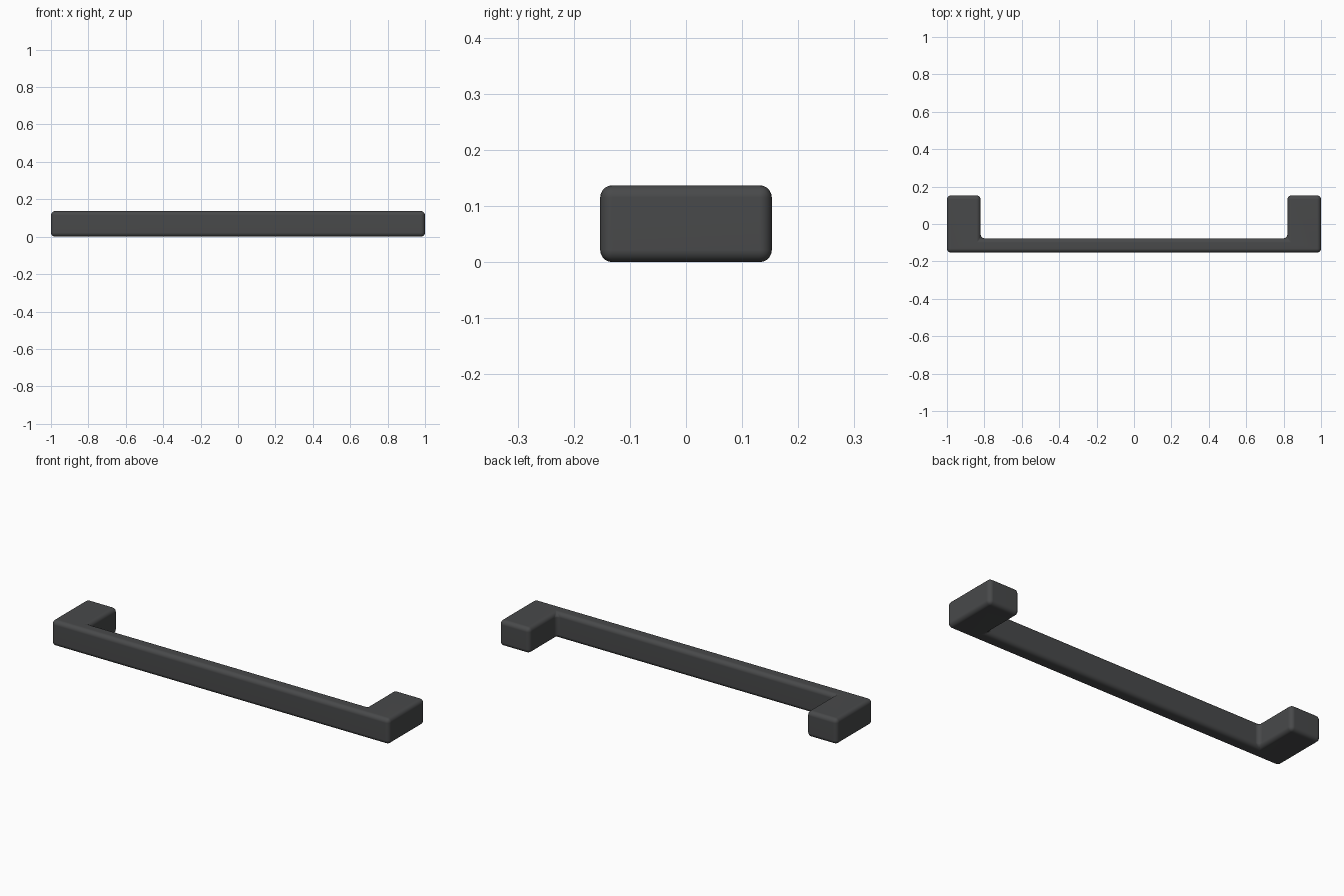
import bpy, bmesh

if "Cube" in bpy.data.objects:
    bpy.data.objects.remove(bpy.data.objects["Cube"])

HALF_X, HALF_Y, HEIGHT = 1.0, 0.153, 0.137
LEG_INNER_X, BAR_BACK_Y, RADIUS = 0.82, -0.077, 0.022

# U-shaped plan: right half, then mirrored to the left
right = [(LEG_INNER_X, BAR_BACK_Y), (LEG_INNER_X, HALF_Y),
         (HALF_X, HALF_Y), (HALF_X, -HALF_Y)]
outline = right + [(-x, y) for x, y in reversed(right)]

# Extrude the plan upward into a solid pull handle
bm = bmesh.new()
face = bm.faces.new([bm.verts.new((x, y, 0)) for x, y in outline])
top = bmesh.ops.extrude_face_region(bm, geom=[face])["geom"]
bmesh.ops.translate(bm, vec=(0, 0, HEIGHT),
                    verts=[g for g in top if isinstance(g, bmesh.types.BMVert)])
bmesh.ops.recalc_face_normals(bm, faces=bm.faces)
mesh = bpy.data.meshes.new("pull_handle")
bm.to_mesh(mesh)
bm.free()
handle = bpy.data.objects.new("pull_handle", mesh)
bpy.context.collection.objects.link(handle)

# Rounded edges and the small fillets inside the corners
bevel = handle.modifiers.new("rounded_edges", "BEVEL")
bevel.width = RADIUS
bevel.segments = 5
bevel.limit_method = "ANGLE"

# Dark grey finish
mat = bpy.data.materials.new("dark_grey")
mat.diffuse_color = (0.065, 0.067, 0.069, 1)
mat.use_nodes = True
mat.node_tree.nodes["Principled BSDF"].inputs["Base Color"].default_value = mat.diffuse_color
mesh.materials.append(mat)

# Smooth shading with weighted normals keeps the large faces flat
mesh.polygons.foreach_set("use_smooth", [True] * len(mesh.polygons))
handle.modifiers.new("flat_faces", "WEIGHTED_NORMAL")
